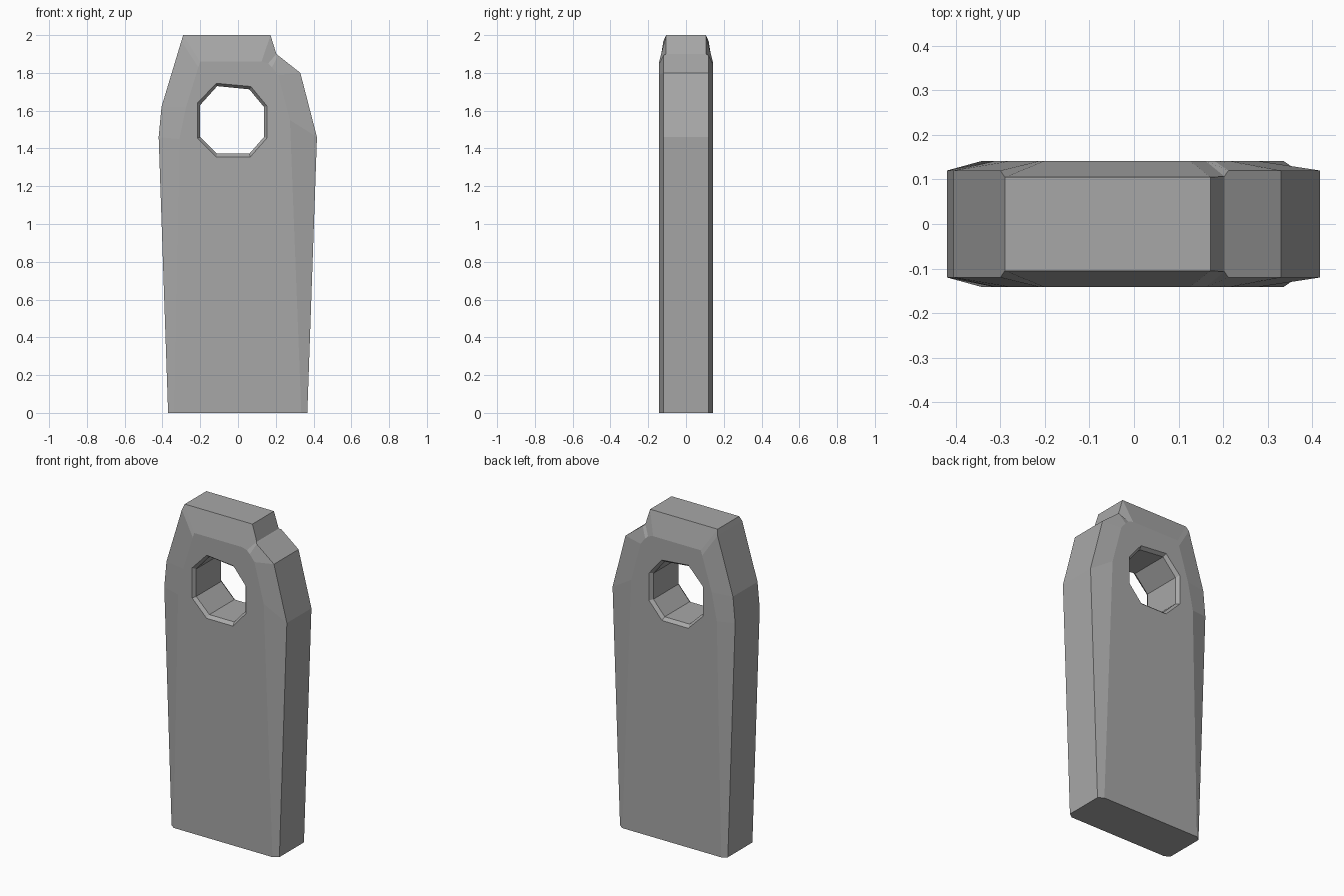
import bpy, bmesh

if "Cube" in bpy.data.objects:
    bpy.data.objects.remove(bpy.data.objects["Cube"])

# Slab silhouette (x, z, half depth) and the matching raised face outline (x, z)
outer = [(-.37, 0, .12), (.367, 0, .12), (.418, 1.46, .12), (.33, 1.8, .12),
         (.212, 1.893, .12), (.203, 1.9, .107), (.172, 2, .105), (-.29, 2, .105),
         (-.3, 1.968, .12), (-.405, 1.62, .12), (-.42, 1.46, .12)]
inner = [(-.34, 0), (.335, 0), (.275, 1.55), (.212, 1.79), (.18, 1.83),
         (.16, 1.85), (.125, 1.86), (-.2, 1.86), (-.21, 1.83),
         (-.275, 1.62), (-.31, 1.45)]
# Irregular eight-sided hole: chamfer rim and bore
rim = [(-.115, 1.745), (.068, 1.728), (.153, 1.625), (.153, 1.455),
       (.065, 1.355), (-.115, 1.355), (-.215, 1.455), (-.215, 1.64)]
bore = [(-.11, 1.73), (.06, 1.713), (.137, 1.62), (.137, 1.46),
        (.06, 1.372), (-.11, 1.372), (-.2, 1.46), (-.2, 1.63)]
FACE_Y, BORE_Y = .142, .122

bm = bmesh.new()


def loop(points, side, depth=None):
    return [bm.verts.new((p[0], side * (depth or p[2]), p[1])) for p in points]


def bridge(a, b):
    for i in range(len(a)):
        j = (i + 1) % len(a)
        bm.faces.new((a[i], a[j], b[j], b[i]))


def closed_edges(vs):
    return [bm.edges.get((vs[i - 1], vs[i])) for i in range(len(vs))]


# Chamfers and pierced flat face on both sides
sides = []
for s in (-1, 1):
    o, n = loop(outer, s), loop(inner, s, FACE_Y)
    r, b = loop(rim, s, FACE_Y), loop(bore, s, BORE_Y)
    bridge(o, n)
    bridge(r, b)
    bmesh.ops.triangle_fill(bm, use_beauty=True, use_dissolve=False,
                            edges=closed_edges(n) + closed_edges(r),
                            normal=(0, s, 0))
    sides.append((o, b))

# Outer wall and bore wall
bridge(sides[0][0], sides[1][0])
bridge(sides[0][1], sides[1][1])
bmesh.ops.recalc_face_normals(bm, faces=bm.faces[:])

mesh = bpy.data.meshes.new("pierced_stone_slab")
bm.to_mesh(mesh)
bm.free()
slab = bpy.data.objects.new("pierced_stone_slab", mesh)
bpy.context.collection.objects.link(slab)

# Dark grey stone
stone = bpy.data.materials.new("dark_grey_stone")
stone.diffuse_color = (.39, .39, .39, 1)
stone.use_nodes = True
stone.node_tree.nodes["Principled BSDF"].inputs["Base Color"].default_value = stone.diffuse_color
mesh.materials.append(stone)
